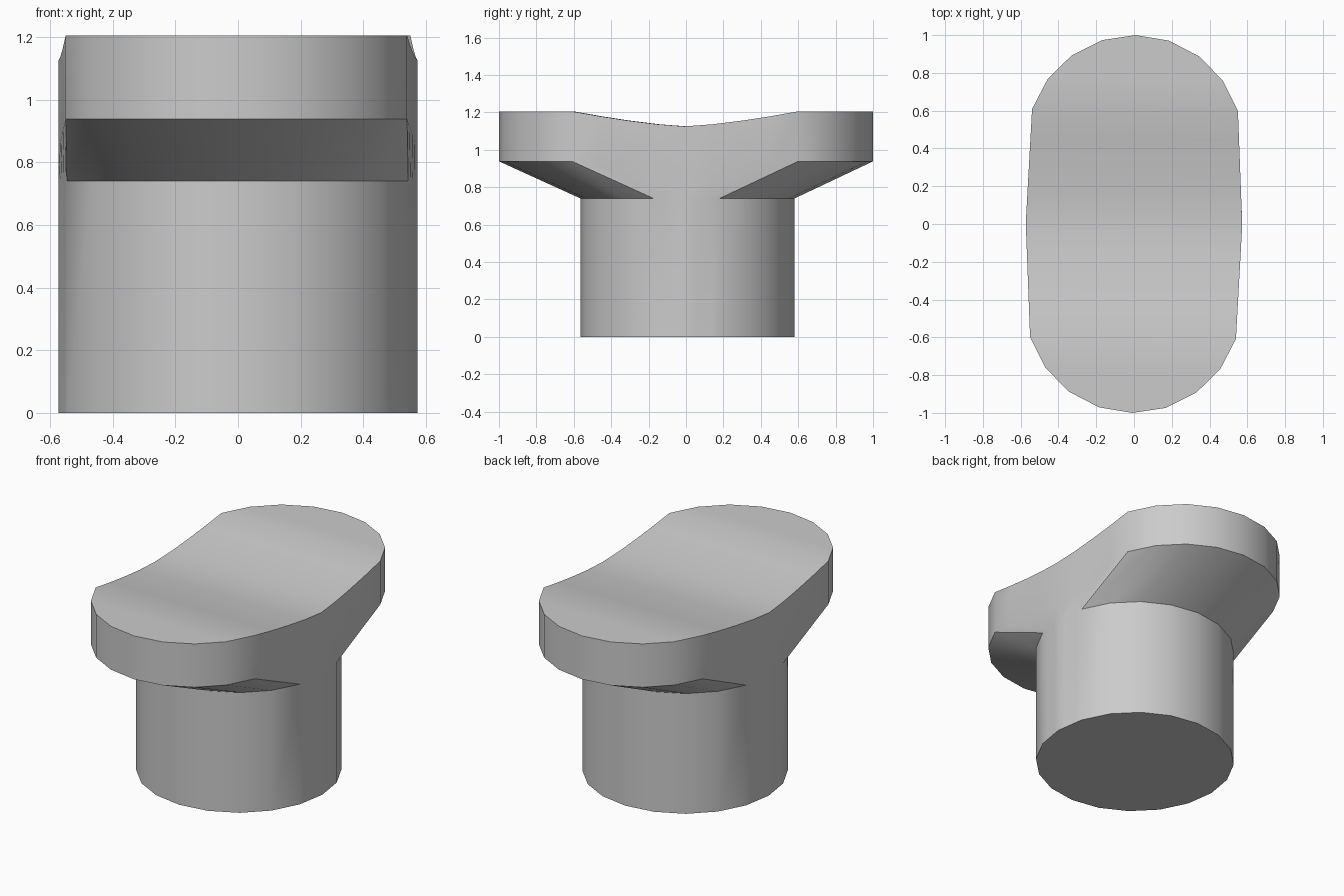
import bpy, bmesh
from math import sin, cos, radians

if "Cube" in bpy.data.objects:
    bpy.data.objects.remove(bpy.data.objects["Cube"])

R = 0.573          # stem radius
SHIFT = 0.427      # how far the head's ends slide out from the stem circle
C18, S18 = cos(radians(18)), sin(radians(18))

# Outline loop: (x, stem y, head y, u) where u runs -1..1 along the long sides
US = [i / 4 for i in range(-3, 4)]


def side(sx, u):
    x = sx * R * (1 + (C18 - 1) * abs(u))
    return x, R * S18 * u, (R * S18 + SHIFT) * u, u


def arc(deg, sy):
    x, y = R * cos(radians(deg)), R * sin(radians(deg))
    return x, y, y + sy * SHIFT, sy


loop = [side(1, u) for u in US]
loop += [arc(a, 1) for a in range(18, 163, 18)]
loop += [side(-1, u) for u in reversed(US)]
loop += [arc(a, -1) for a in range(198, 343, 18)]
n = len(loop)

bm = bmesh.new()
rings = [
    # stem foot and stem top
    [bm.verts.new((x, sy + 0.008, 0)) for x, sy, hy, u in loop],
    [bm.verts.new((x, sy + 0.008, 0.74)) for x, sy, hy, u in loop],
    # lower edge of the head wall, then the dipped rim
    [bm.verts.new((x, hy, 0.84 + 0.098 * abs(u))) for x, sy, hy, u in loop],
    [bm.verts.new((x, hy, 1.125 + 0.08 * abs(u) ** 1.4)) for x, sy, hy, u in loop],
]
for lo, hi in zip(rings, rings[1:]):
    for i in range(n):
        j = (i + 1) % n
        bm.faces.new((lo[i], lo[j], hi[j], hi[i]))
bm.faces.new(rings[0][::-1])

# Saddle top: strips across the dip and a flat cap at each end
top = rings[3]
right = [top[31]] + top[0:8]
left = [top[23]] + top[15:23][::-1]
for i in range(8):
    bm.faces.new((left[i], right[i], right[i + 1], left[i + 1]))
bm.faces.new(top[7:16])
bm.faces.new(top[23:32])
bmesh.ops.recalc_face_normals(bm, faces=bm.faces[:])

mesh = bpy.data.meshes.new("saddle_knob")
bm.to_mesh(mesh)
bm.free()
knob = bpy.data.objects.new("saddle_knob", mesh)
bpy.context.collection.objects.link(knob)
knob.rotation_euler.z = radians(-0.5)

bpy.context.view_layer.objects.active = knob
knob.select_set(True)
bpy.ops.object.shade_smooth_by_angle(angle=radians(35))
